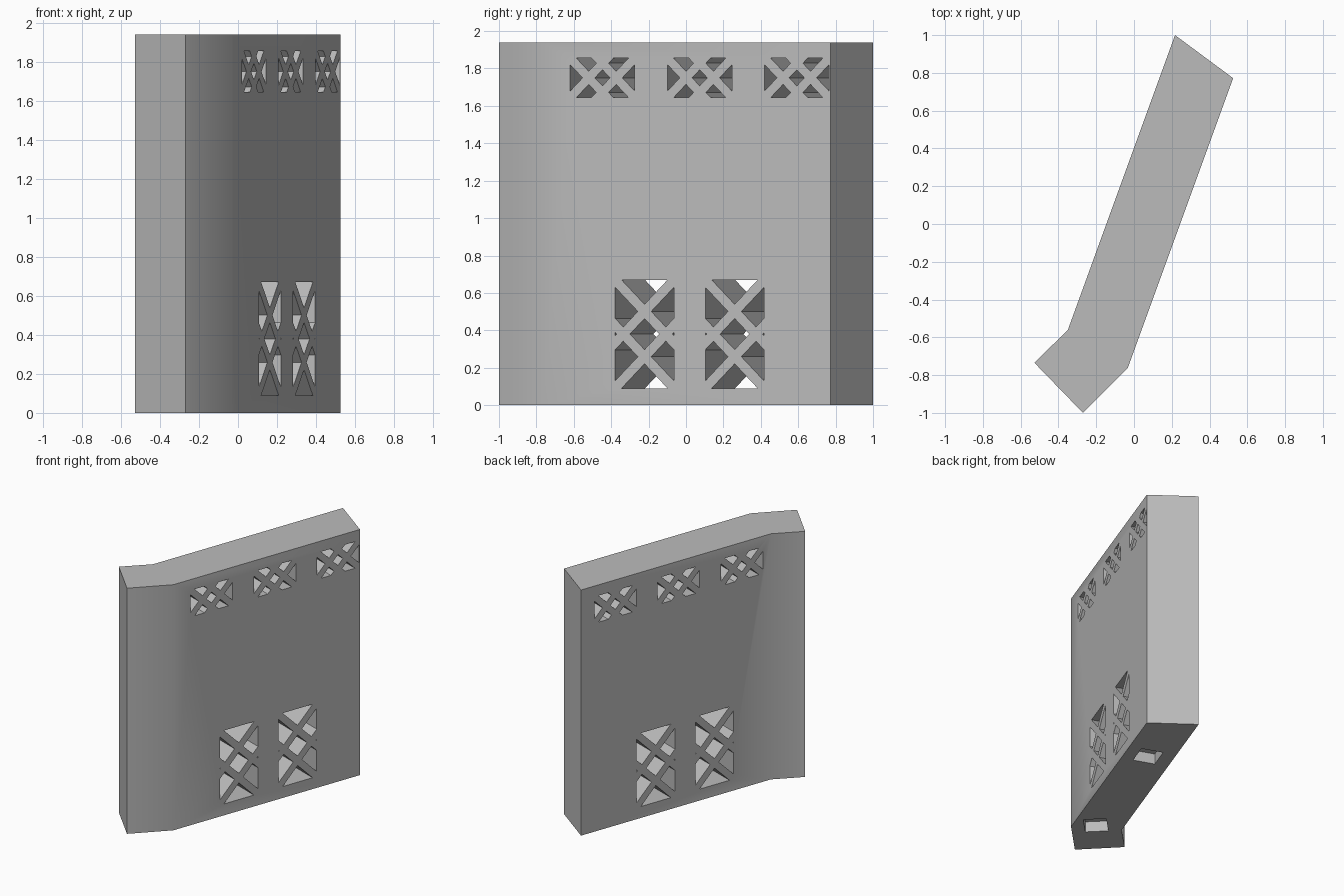
import bpy
import bmesh
from math import radians
from mathutils import Vector, Matrix

if "Cube" in bpy.data.objects:
    bpy.data.objects.remove(bpy.data.objects["Cube"], do_unlink=True)

HEIGHT = 1.94
FOOTPRINT = [(-.527, -.735), (-.27, -1), (-.032, -.76),
             (.525, .772), (.217, 1), (-.35, -.56)]

grey = bpy.data.materials.new("plain grey")
grey.use_nodes = True
grey.diffuse_color = (.5, .5, .5, 1)
grey.node_tree.nodes["Principled BSDF"].inputs["Base Color"].default_value = (.5, .5, .5, 1)

# Frame of the long face: along the wall, and inward through it
corner = Vector((*FOOTPRINT[2], 0))
along = (Vector((*FOOTPRINT[3], 0)) - corner).normalized()
inward = Vector((-along.y, along.x, 0))


def make_object(name, bm):
    bmesh.ops.recalc_face_normals(bm, faces=bm.faces)
    mesh = bpy.data.meshes.new(name)
    bm.to_mesh(mesh)
    bm.free()
    mesh.materials.append(grey)
    obj = bpy.data.objects.new(name, mesh)
    bpy.context.collection.objects.link(obj)
    return obj


def prism(bm, points, vector):
    face = bm.faces.new([bm.verts.new(p) for p in points])
    ext = bmesh.ops.extrude_face_region(bm, geom=[face], use_keep_orig=True)
    moved = [v for v in ext["geom"] if isinstance(v, bmesh.types.BMVert)]
    bmesh.ops.translate(bm, verts=moved, vec=vector)


def lattice(length, width, d, h):
    """Openings left by two crossed pairs of bars, in half sizes.
    d: distance of each crossing from the middle, h: half bar, measured diagonally."""
    tip = length - d - h
    shapes = [[(d - h, 0), (0, d - h), (h - d, 0), (0, h - d)]]
    for s in (-1, 1):
        shapes.append([(s * (d + h), 0), (s * length, tip), (s * length, -tip)])
        gap = width - d - h
        if gap > 0:
            shapes.append([(0, s * (d + h)), (gap, s * width), (-gap, s * width)])
        for t in (-1, 1):
            side = [(d, h), (d + width - h, width), (width - d + h, width), (h, d)]
            shapes.append([(s * a, t * b) for a, b in side])
    return shapes


def cut_vent(bm, y, z, shapes, upright):
    centre = corner + along * ((y - corner.y) / along.y) + Vector((0, 0, z))
    for shape in shapes:
        points = []
        for a, b in shape:
            u, v = (b, a) if upright else (a, b)
            points.append(centre + along * u + Vector((0, 0, v)) - inward * .05)
        prism(bm, points, inward * .48)


# Solid bent wall
bm = bmesh.new()
prism(bm, [(x, y, 0) for x, y in FOOTPRINT], Vector((0, 0, HEIGHT)))
wall = make_object("bent_wall", bm)

# Lattice vents: three small ones on top, two tall ones below
bm = bmesh.new()
for y in (-.447, .073, .592):
    cut_vent(bm, y, 1.75, lattice(.183, .105, .078, .035), False)
for y in (-.222, .26):
    cut_vent(bm, y, .38, lattice(.29, .167, .121, .038), True)
vents = make_object("vent_cutter", bm)

# Square sockets in the underside
bm = bmesh.new()
for x, y, angle in ((.2, .4, 70), (-.158, -.626, 45)):
    matrix = (Matrix.Translation((x, y, 0)) @ Matrix.Rotation(radians(angle), 4, "Z")
              @ Matrix.Diagonal((.18, .17, .17, 1)))
    bmesh.ops.create_cube(bm, size=1, matrix=matrix)
sockets = make_object("socket_cutter", bm)

bpy.context.view_layer.objects.active = wall
for cutter in (vents, sockets):
    cutter.hide_render = True
    mod = wall.modifiers.new("cut", "BOOLEAN")
    mod.operation = "DIFFERENCE"
    mod.solver = "EXACT"
    mod.object = cutter
    bpy.ops.object.modifier_apply(modifier=mod.name)
    bpy.data.objects.remove(cutter, do_unlink=True)

# Smooth across the shallow bend only
bpy.ops.object.select_all(action="DESELECT")
wall.select_set(True)
bpy.ops.object.shade_smooth_by_angle(angle=radians(30))
